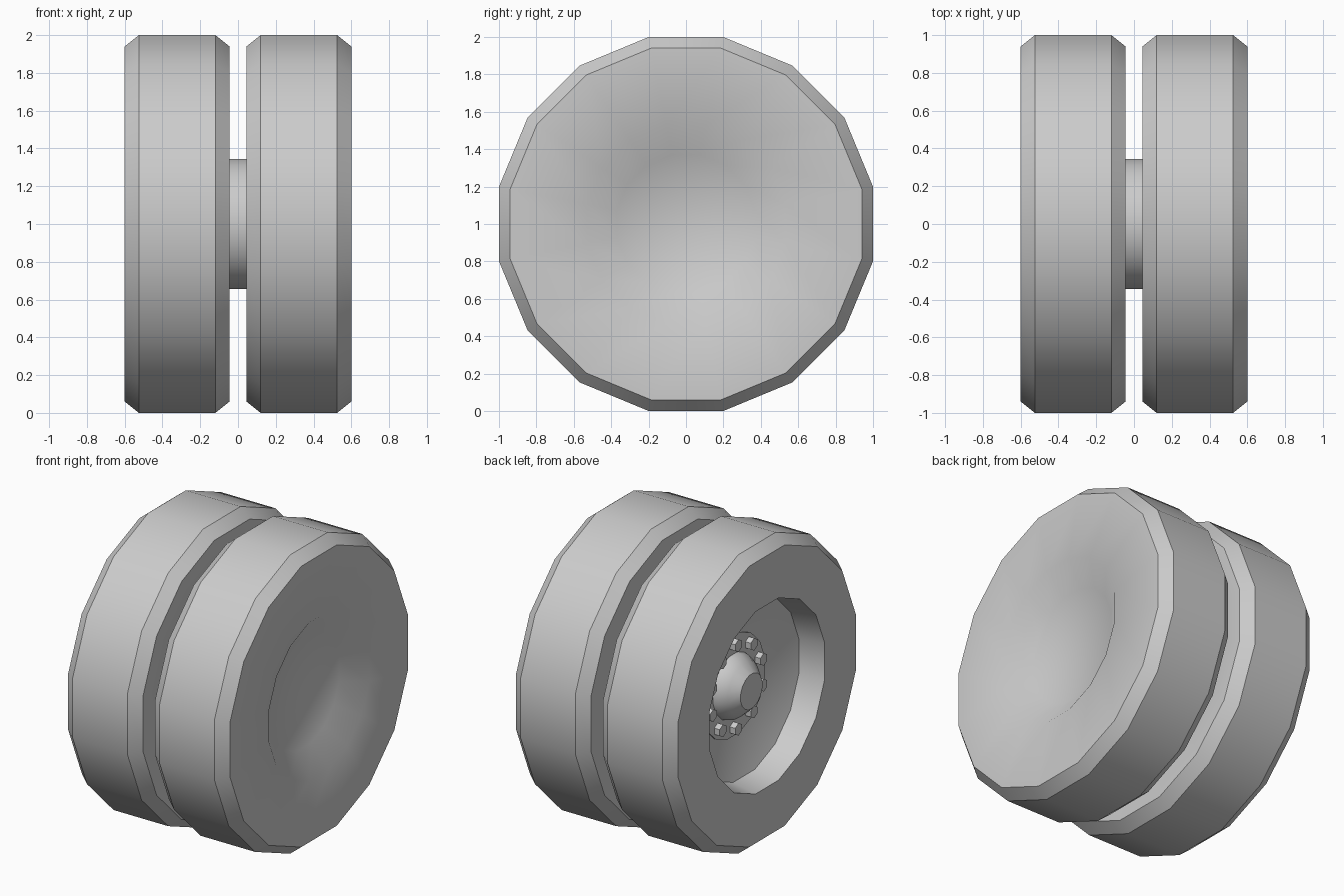
import bpy, bmesh, math

cube = bpy.data.objects.get("Cube")
if cube:
    bpy.data.objects.remove(cube)

SIDES = 16

grey = bpy.data.materials.new("plain_grey")
grey.use_nodes = True
grey.diffuse_color = (0.6, 0.6, 0.6, 1)
grey.node_tree.nodes["Principled BSDF"].inputs["Base Color"].default_value = (0.6, 0.6, 0.6, 1)


def lathe(name, profile, sides=SIDES, y=0.0, z=1.0):
    """Spin (x, radius) points about the x axis; radii run to the flats, ends are closed."""
    bm = bmesh.new()
    rings = []
    for x, r in profile:
        r /= math.cos(math.pi / sides)
        angles = [(i + 0.5) * math.tau / sides for i in range(sides)]
        rings.append([bm.verts.new((x, y + r * math.cos(a), z + r * math.sin(a))) for a in angles])
    for a, b in zip(rings, rings[1:]):
        for i in range(sides):
            j = (i + 1) % sides
            bm.faces.new((a[i], a[j], b[j], b[i]))
    bm.faces.new(rings[0])
    bm.faces.new(rings[-1])
    bmesh.ops.recalc_face_normals(bm, faces=bm.faces)
    mesh = bpy.data.meshes.new(name)
    bm.to_mesh(mesh)
    bm.free()
    mesh.materials.append(grey)
    obj = bpy.data.objects.new(name, mesh)
    bpy.context.collection.objects.link(obj)
    bpy.ops.object.select_all(action="DESELECT")
    obj.select_set(True)
    bpy.context.view_layer.objects.active = obj
    # Soft across the dished back, sharp at the tyre chamfers
    bpy.ops.object.shade_smooth_by_angle(angle=math.radians(37))


# Wheel section from the rim recess, round the chamfered tyre, to the dished back
recess = [(-0.335, 0.32), (-0.43, 0.58), (-0.60, 0.61)]
tyre = [(-0.60, 0.94), (-0.525, 1.0), (-0.12, 1.0), (-0.045, 0.94)]
back = [(-0.045, 0.53), (-0.155, 0.37)]

# Twin wheels, both with the dished back towards +x
for name, shift in (("right_wheel", 0), ("left_wheel", 0.645)):
    lathe(name, [(x + shift, r) for x, r in recess + tyre + back])

# Axle drum bridging the gap
lathe("axle_drum", [(-0.17, 0.345), (0.32, 0.345)], 32)

# Hub flange and domed hub cap
lathe("hub_flange", [(-0.32, 0.335), (-0.35, 0.335)])
lathe("hub_cap", [(-0.34, 0.215), (-0.38, 0.205), (-0.43, 0.17), (-0.485, 0.115)])

# Ring of hexagonal wheel nuts
NUTS = 10
for n in range(NUTS):
    a = n * math.tau / NUTS + math.pi / 2
    lathe("wheel_nut", [(-0.34, 0.036), (-0.39, 0.036)], 6,
          0.28 * math.cos(a), 1 + 0.28 * math.sin(a))
